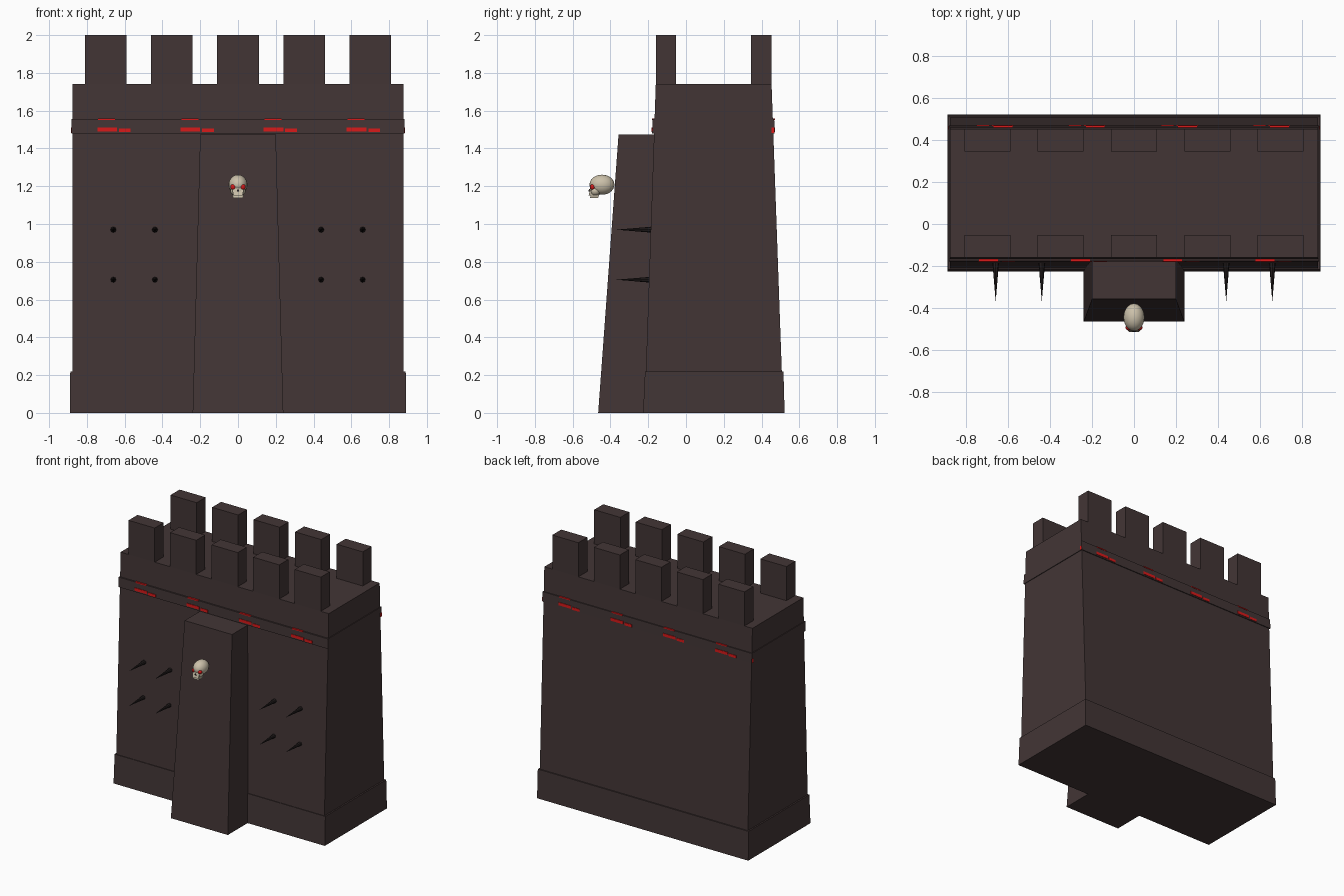
import bpy, bmesh, math
from mathutils import Matrix, Vector

if "Cube" in bpy.data.objects:
    bpy.data.objects.remove(bpy.data.objects["Cube"])


def material(name, r, g, b):
    m = bpy.data.materials.new(name)
    m.use_nodes = True
    m.diffuse_color = (r, g, b, 1)
    m.node_tree.nodes["Principled BSDF"].inputs["Base Color"].default_value = (r, g, b, 1)
    return m


STONE = material("dark stone", 0.055, 0.036, 0.036)
IRON = material("black iron", 0.016, 0.012, 0.012)
RED = material("glowing red", 0.70, 0.01, 0.01)
BONE = material("bone", 0.60, 0.53, 0.40)


def finish(name, bm, mat, smooth=False):
    mesh = bpy.data.meshes.new(name)
    bmesh.ops.recalc_face_normals(bm, faces=bm.faces)
    for f in bm.faces:
        f.smooth = smooth
    bm.to_mesh(mesh)
    bm.free()
    mesh.materials.append(mat)
    ob = bpy.data.objects.new(name, mesh)
    bpy.context.collection.objects.link(ob)
    return ob


def block(name, mat, z0, z1, low, high=None, turn=False):
    """Tapered block; low and high are (x0, x1, y0, y1) at z0 and z1."""
    bm = bmesh.new()
    bmesh.ops.create_cube(bm, size=1)
    for v in bm.verts:
        r = (high or low) if v.co.z > 0 else low
        v.co = (r[v.co.x > 0], r[2 + (v.co.y > 0)], z1 if v.co.z > 0 else z0)
    if turn:  # half turn about the wall's middle line
        for v in bm.verts:
            v.co.x, v.co.y = -v.co.x, 0.29 - v.co.y
    return finish(name, bm, mat)


def ball(name, mat, centre, radii, u=16, v=10):
    bm = bmesh.new()
    bmesh.ops.create_uvsphere(bm, u_segments=u, v_segments=v, radius=1,
                              matrix=Matrix.Translation(centre) @ Matrix.Diagonal((*radii, 1)))
    return finish(name, bm, mat, True)


# Wall, plinth, band and buttress
block("wall", STONE, 0, 1.74, (-.877, .877, -.22, .515), (-.877, .877, -.16, .453))
block("plinth", STONE, 0, .22, (-.89, .89, -.227, .522), (-.888, .888, -.217, .516))
block("band", STONE, 1.48, 1.555, (-.882, .882, -.179, .469), (-.882, .882, -.177, .467))
block("buttress", STONE, 0, 1.475, (-.24, .24, -.465, 0), (-.2, .2, -.357, 0))

# Battlements along both edges
for side, y in (("front", -.16), ("back", .345)):
    for i in range(-2, 3):
        x = i * .35
        block(f"{side}_merlon", STONE, 1.74, 2, (x - .11, x + .11, y, y + .108))

# Glowing marks on the band, repeated on the back
for turn in (False, True):
    for i in range(4):
        x = (i - 1.5) * .44
        block("mark_wide", RED, 1.49, 1.512, (x - .085, x + .02, -.182, -.176), turn=turn)
        block("mark_short", RED, 1.486, 1.506, (x + .03, x + .092, -.182, -.176), turn=turn)
        block("mark_top", RED, 1.55, 1.558, (x - .08, x + .01, -.18, -.16), turn=turn)
for x in (-.882, .882):
    block("mark_end", RED, 1.482, 1.512, (x - .002, x + .002, .452, .468))

# Iron spikes on the wall front
for sx in (-1, 1):
    for x in (.44, .66):
        for z in (.705, .97):
            bm = bmesh.new()
            bmesh.ops.create_cone(bm, cap_ends=True, segments=8, radius1=.016, radius2=0, depth=.19,
                                  matrix=Matrix.Translation((sx * x, -.275, z))
                                  @ Matrix.Rotation(math.pi / 2, 4, "X"))
            finish("spike", bm, IRON)

# Skull on the buttress
ball("skull_cranium", BONE, (0, -.445, 1.208), (.05, .066, .053), 20, 14)
ball("skull_cheeks", BONE, (0, -.48, 1.175), (.04, .032, .03))
block("skull_upper_jaw", BONE, 1.152, 1.18, (-.024, .024, -.515, -.46), (-.03, .03, -.508, -.46))
block("skull_chin", BONE, 1.138, 1.154, (-.026, .026, -.508, -.465), (-.03, .03, -.505, -.46))
for sx in (-1, 1):
    ball("skull_eye", RED, (sx * .024, -.494, 1.196), (.017, .014, .016), 12, 8)
block("skull_nose", IRON, 1.172, 1.184, (-.007, .007, -.516, -.508), (-.002, .002, -.514, -.508))
